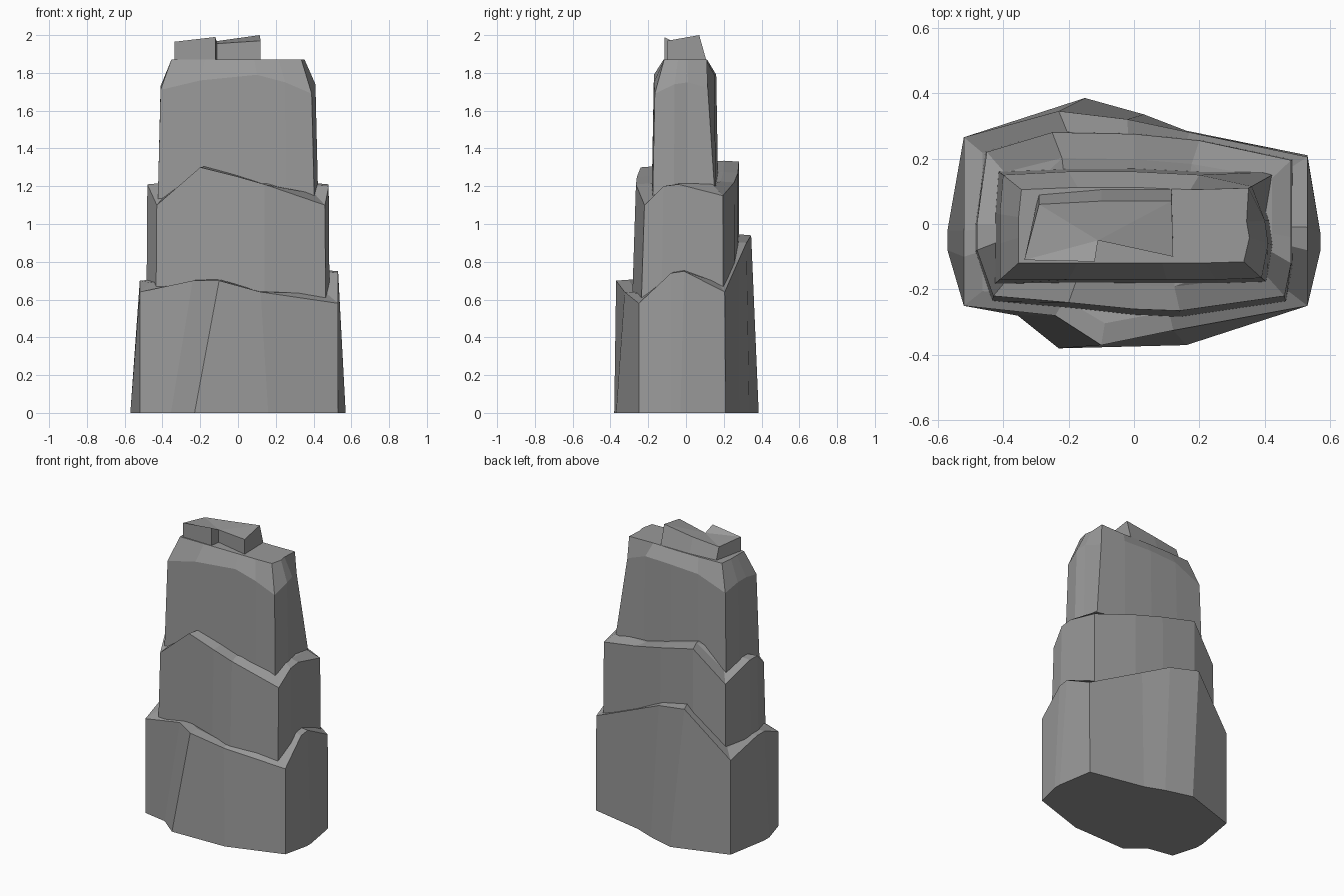
import bpy, bmesh

if "Cube" in bpy.data.objects:
    bpy.data.objects.remove(bpy.data.objects["Cube"])

CORNERS = (0, 4, 7, 11)

# Dark grey stone
stone = bpy.data.materials.new("stone")
stone.diffuse_color = (.32, .32, .32, 1)
stone.use_nodes = True
stone.node_tree.nodes["Principled BSDF"].inputs["Base Color"].default_value = stone.diffuse_color


def loft(name, rings):
    """Skin a stack of equal-length rings and close both ends."""
    bm = bmesh.new()
    loops = [[bm.verts.new(p) for p in ring] for ring in rings]
    n = len(loops[0])
    for a, b in zip(loops, loops[1:]):
        for i in range(n):
            j = (i + 1) % n
            bm.faces.new((a[i], a[j], b[j], b[i]))
    bm.faces.new(loops[0][::-1])
    cap = bm.faces.new(loops[-1])
    bmesh.ops.triangulate(bm, faces=[cap])
    bmesh.ops.recalc_face_normals(bm, faces=bm.faces)
    mesh = bpy.data.meshes.new(name)
    bm.to_mesh(mesh)
    bm.free()
    mesh.materials.append(stone)
    obj = bpy.data.objects.new(name, mesh)
    bpy.context.collection.objects.link(obj)
    return obj


def scaled(ring, sx, sy, z):
    return [(p[0] * sx, p[1] * sy, z) for p in ring]


def lip(ring, sx, sy, lift):
    """Sloped ledge inside a rim, raised most at the corners."""
    return [(x * sx, y * sy, z + (lift if i in CORNERS else 0.005))
            for i, (x, y, z) in enumerate(ring)]


# Rings run from the front left corner, counter-clockwise seen from above
foot = [(-.52, -.25), (-.355, -.28), (-.23, -.38), (.16, -.37), (.53, -.25),
        (.57, -.08), (.57, -.03), (.53, .21), (.16, .285), (.03, .335),
        (-.15, .385), (-.52, .265), (-.57, -.02), (-.57, -.08)]
low_rim = [(-.52, -.25, .64), (-.24, -.28, .70), (-.10, -.37, .70),
           (.12, -.325, .64), (.53, -.25, .58), (.53, -.08, .74),
           (.53, -.01, .75), (.53, .205, .64), (.17, .28, .81),
           (-.02, .32, .90), (-.23, .345, .94), (-.52, .265, .64),
           (-.52, -.02, .70), (-.52, -.10, .70)]
mid_rim = [(-.43, -.22, 1.10), (-.20, -.24, 1.30), (0, -.26, 1.25),
           (.14, -.265, 1.21), (.46, -.22, 1.10), (.48, -.12, 1.20),
           (.48, -.04, 1.21), (.48, .195, 1.15), (.20, .255, 1.22),
           (0, .275, 1.27), (-.25, .28, 1.33), (-.45, .22, 1.12),
           (-.48, 0, 1.21), (-.48, -.08, 1.21)]
mid_base = [(x * 1.01, y * (1.08 if y < 0 else 1.01), .55)
            for x, y, z in mid_rim]
shoulder = [(-.41, -.17, 1.71), (-.20, -.17, 1.76), (.10, -.17, 1.79),
            (.25, -.17, 1.75), (.39, -.165, 1.69), (.41, -.06, 1.74),
            (.40, .01, 1.75), (.36, .115, 1.72), (.20, .15, 1.79),
            (0, .16, 1.79), (-.20, .16, 1.78), (-.40, .15, 1.70),
            (-.41, .03, 1.73), (-.41, -.06, 1.73)]
upper_base = scaled(shoulder, 1.04, 1.08, 1.05)
upper_base[7] = (.44, .16, 1.05)
upper_top = scaled(shoulder, .86, .70, 1.87)
upper_top[7] = (.35, .11, 1.87)

# Three stacked rock tiers
loft("lower_rock", [scaled(foot, 1, 1, 0), low_rim, lip(low_rim, .89, .82, .05)])
loft("middle_rock", [mid_base, mid_rim, lip(mid_rim, .88, .72, .06)])
loft("upper_rock", [upper_base, shoulder, upper_top])

# Broken crest with a notched front and a back sloping into the shoulder
crest = [(-.335, -.11, 1.965), (-.12, -.115, 1.99), (-.11, -.05, 1.955),
         (.12, -.10, 1.97), (.115, .07, 2.0), (-.10, .07, 1.97),
         (-.29, .06, 1.95)]
crest_foot = [(x, y * (1.6 if y > 0 else 1), 1.85) for x, y, z in crest]
loft("crest_rock", [crest_foot, crest])
